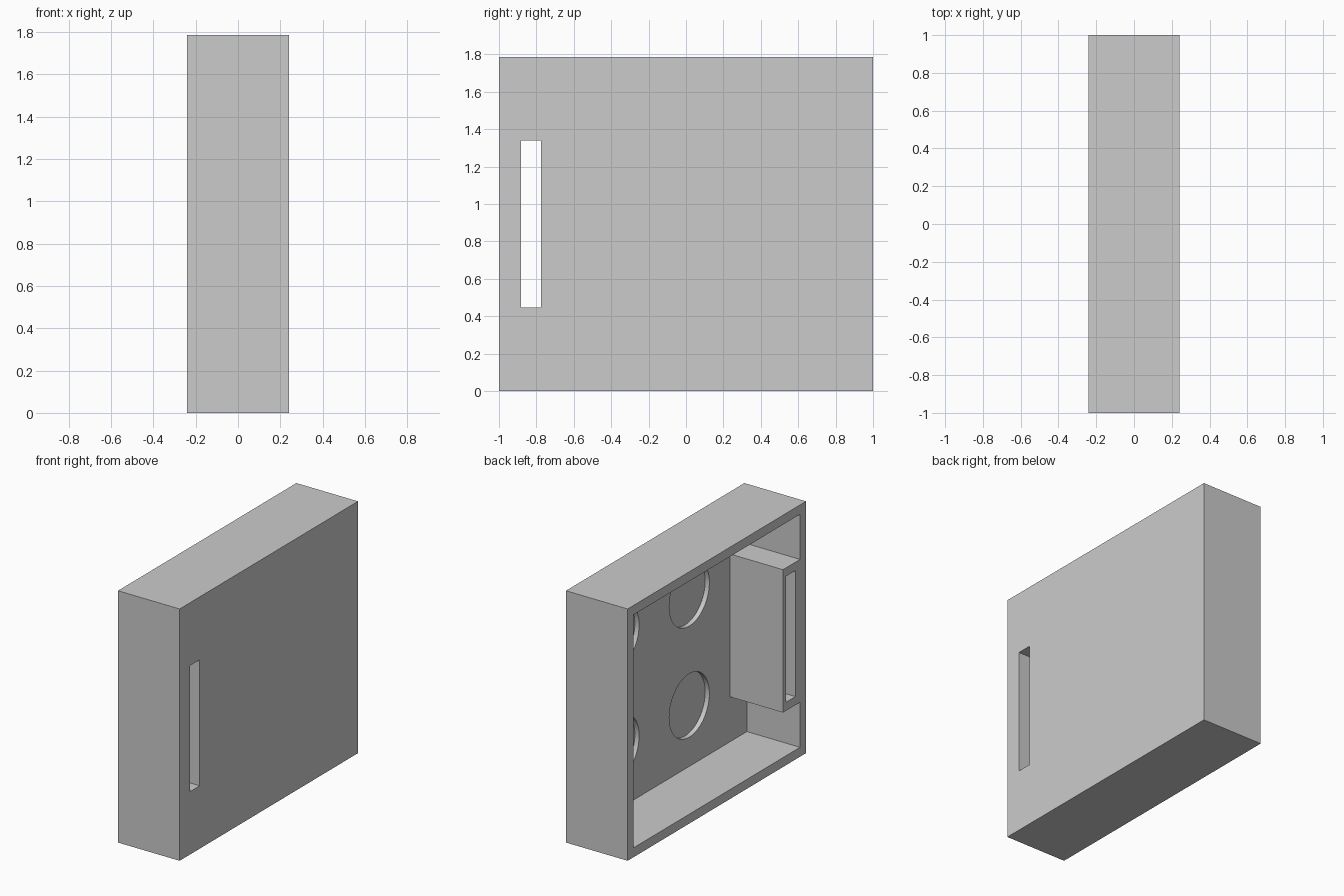
import bpy
from math import pi

cube = bpy.data.objects.get("Cube")
if cube:
    bpy.data.objects.remove(cube, do_unlink=True)

# Overall size and shared dimensions
HALF_X, HALF_Y, HEIGHT = 0.242, 1.0, 1.787
WALL = 0.067
FLOOR_X = HALF_X - WALL
MID_Z = HEIGHT / 2
RECESS_DEPTH = 0.033

grey = bpy.data.materials.new("light grey")
grey.use_nodes = True
colour = (0.6, 0.6, 0.6, 1)
grey.diffuse_color = colour
grey.node_tree.nodes["Principled BSDF"].inputs["Base Color"].default_value = colour


def box(name, x, y, z):
    """Box from (min, max) pairs on each axis."""
    spans = (x, y, z)
    bpy.ops.mesh.primitive_cube_add(size=1, location=[sum(s) / 2 for s in spans])
    ob = bpy.context.object
    ob.name = name
    ob.scale = [s[1] - s[0] for s in spans]
    bpy.ops.object.transform_apply(location=True, rotation=True, scale=True)
    ob.data.materials.append(grey)
    return ob


def cut(target, cutter):
    """Subtract the cutter, then remove it."""
    mod = target.modifiers.new("cut", "BOOLEAN")
    mod.operation = "DIFFERENCE"
    mod.solver = "EXACT"
    mod.object = cutter
    bpy.context.view_layer.objects.active = target
    bpy.ops.object.modifier_apply(modifier=mod.name)
    bpy.data.objects.remove(cutter, do_unlink=True)


# Case block
case = box("case", (-HALF_X, HALF_X), (-HALF_Y, HALF_Y), (0, HEIGHT))

# Cavity open on one side, leaving the slot housing standing by the front wall
cavity = box("cavity_cutter", (-0.5, FLOOR_X), (WALL - HALF_Y, HALF_Y - WALL),
             (WALL, HEIGHT - WALL))
housing = box("housing_space", (-0.6, 0.6), (-1.5, -0.742),
              (MID_Z - 0.507, MID_Z + 0.507))
cut(cavity, housing)
cut(case, cavity)

# Slot right through the housing
cut(case, box("slot_cutter", (-0.6, 0.6), (-0.882, -0.775),
              (MID_Z - 0.447, MID_Z + 0.447)))

# Four shallow round recesses in the cavity floor
for side in (-1, 1):
    for level in (-1, 1):
        bpy.ops.mesh.primitive_cylinder_add(
            vertices=64, radius=0.225, depth=2 * RECESS_DEPTH,
            location=(FLOOR_X, 0.107 + side * 0.394, MID_Z + level * 0.394),
            rotation=(0, pi / 2, 0))
        recess = bpy.context.object
        recess.data.materials.append(grey)
        cut(case, recess)

# Smooth the round walls, keep the box edges sharp
bpy.ops.object.select_all(action="DESELECT")
case.select_set(True)
bpy.context.view_layer.objects.active = case
bpy.ops.object.shade_smooth_by_angle(angle=pi / 6)
